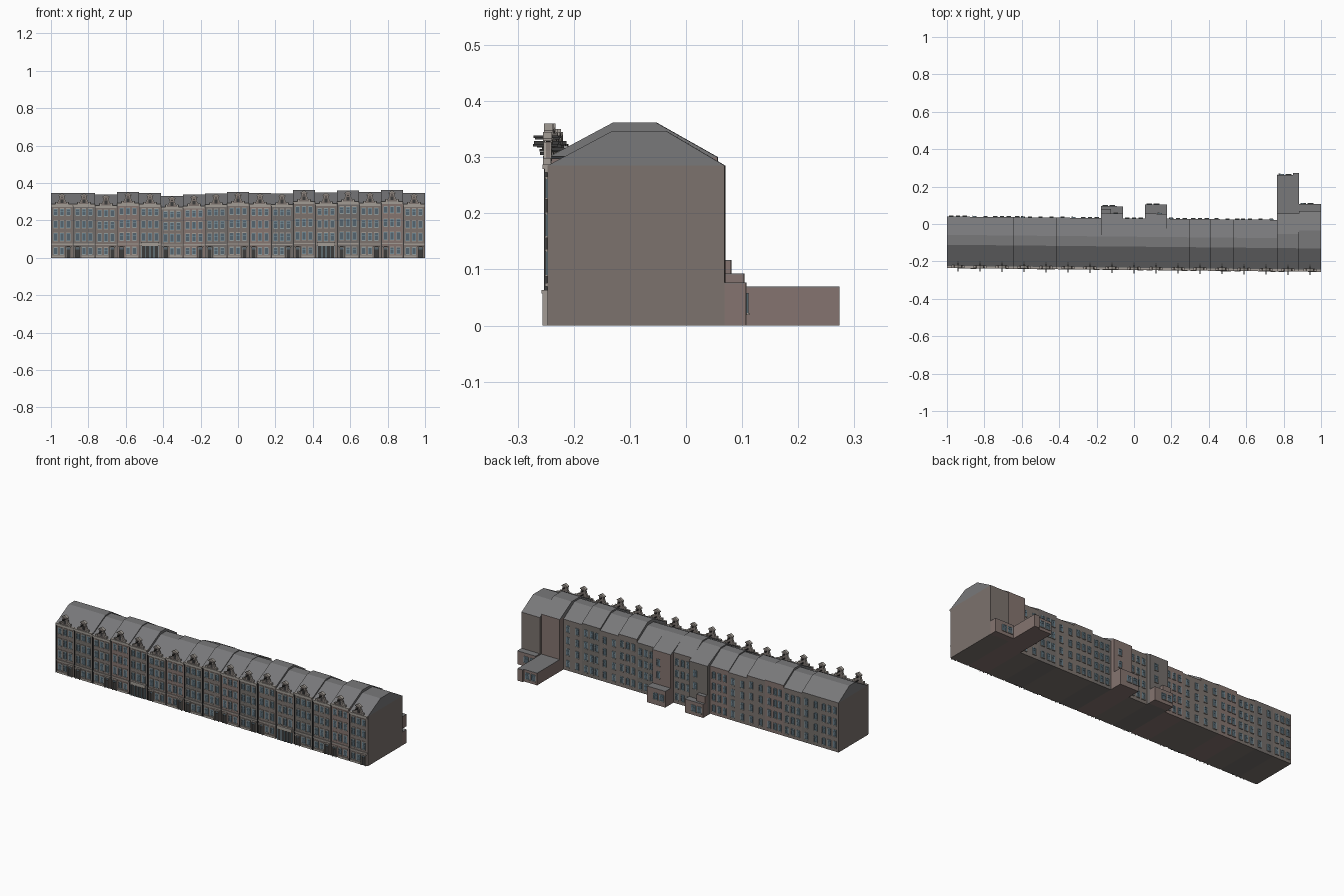
import bpy, bmesh, random

if "Cube" in bpy.data.objects:
    bpy.data.objects.remove(bpy.data.objects["Cube"])

random.seed(4)
N = 17
W = 2.0 / N
YF = -0.237                      # front wall line before the slight skew
parts = {}


def mat(name, r, g, b):
    m = bpy.data.materials.new(name)
    m.diffuse_color = (r, g, b, 1)
    m.use_nodes = True
    m.node_tree.nodes["Principled BSDF"].inputs["Base Color"].default_value = m.diffuse_color
    return m


BRICK = [mat("brick_red", .235, .175, .16), mat("brick_brown", .2, .17, .155),
         mat("brick_grey", .17, .155, .145)]
ROOF = mat("slate", .19, .19, .195)
STONE = mat("stone", .36, .33, .3)
FRAME = mat("window_frame", .22, .33, .38)
GLASS = mat("glass", .09, .13, .16)
DARK = mat("dark_wood", .045, .045, .045)


def part(name, material):
    if name not in parts:
        parts[name] = (bmesh.new(), material)
    return parts[name][0]


def prism(bm, pts, lo, hi, axis):
    """Extrude a closed outline along x (pts = y,z) or y (pts = x,z)."""
    def vert(p, d):
        x, y = (d, p[0]) if axis == 'x' else (p[0], d)
        return bm.verts.new((x, y - .01 * x, p[1]))
    a = [vert(p, lo) for p in pts]
    b = [vert(p, hi) for p in pts]
    bm.faces.new(a)
    bm.faces.new(b[::-1])
    for i in range(len(a)):
        j = (i + 1) % len(a)
        bm.faces.new((a[i], b[i], b[j], a[j]))


def box(name, material, x0, x1, y0, y1, z0, z1):
    prism(part(name, material), [(y0, z0), (y1, z0), (y1, z1), (y0, z1)], x0, x1, 'x')


def window(side, x, y, z, w, h, d):
    """Glazed window with frame and crossbar; d = -1 faces front, 1 faces back."""
    def b(name, m, xa, xb, depth, za, zb):
        ya, yb = sorted((y - d * .001, y + d * depth))
        box(side + name, m, x + xa, x + xb, ya, yb, z + za, z + zb)
    t = .0022
    b("_glass", GLASS, -w / 2, w / 2, .001, -h / 2, h / 2)
    for s in (-1, 1):
        b("_window_frames", FRAME, s * w / 2 - t / 2, s * w / 2 + t / 2, .003, -h / 2, h / 2)
        b("_window_frames", FRAME, -w / 2, w / 2, .003, s * h / 2 - t / 2, s * h / 2 + t / 2)
    b("_window_frames", FRAME, -w / 2, w / 2, .0025, h * .12, h * .12 + t * .7)
    b("_sills", STONE, -w / 2 - .002, w / 2 + .002, .0055, -h / 2 - .004, -h / 2 - .001)
    if d < 0:
        b("_lintels", STONE, -w / 2 - .002, w / 2 + .002, .004, h / 2 + .001, h / 2 + .005)


def gable(c, e):
    """Narrow-necked gable with a hoist beam and a brace to the roof."""
    half = [(.031, -.004), (.031, .008), (.022, .014), (.016, .027), (.013, .042),
            (.017, .044), (.017, .048)]
    pts = [(c + x, e + z) for x, z in half] + [(c, e + .058)]
    pts += [(c - x, e + z) for x, z in half[::-1]]
    prism(part("gables", BRICK[1]), pts, YF - .003, YF + .005, 'y')
    for s in (-1, 1):
        # scroll edging and foot blocks
        edge = [(c + s * x, e + z) for x, z in half[1:5]]
        edge += [(c + s * (x - .005), e + z) for x, z in half[4:0:-1]]
        prism(part("gable_scrolls", STONE), edge, YF - .007, YF + .007, 'y')
        box("gable_feet", STONE, c + s * .031 - .004, c + s * .031 + .004,
            YF - .008, YF + .006, e, e + .014)
        cap = [(c, e + .052), (c, e + .06), (c + s * .019, e + .048), (c + s * .019, e + .044)]
        prism(part("gable_caps", STONE), cap, YF - .008, YF + .008, 'y')
    box("gable_hatches", DARK, c - .007, c + .007, YF - .005, YF, e + .008, e + .028)
    box("hoist_beams", DARK, c - .0025, c + .0025, YF - .0265, YF + .018, e + .034, e + .039)
    box("gable_braces", DARK, c - .002, c + .002, YF + .004, YF + .03, e + .012, e + .017)


tops = [.347, .347, .34, .352, .347, .332, .338, .345, .352, .347, .345,
        .362, .35, .36, .352, .362, .347]
backs = {7: .056, 9: .056, 15: .065, 16: .079}
flats = {15: -.045, 16: -.026}
floors = [(.037, .034), (.112, .04), (.18, .037), (.246, .032)]

for k, top in enumerate(tops):
    x0, x1 = -1 + k * W, -1 + (k + 1) * W
    c, e, yb = (x0 + x1) / 2, top - .062, backs.get(k, .03)
    s = e / .287
    brick = k * 2 % 3 if k % 4 else 1
    # house body and mansard-like roof with a flat top
    box("house_walls_%d" % brick, BRICK[brick], x0, x1, YF, yb, 0, e)
    prism(part("roofs", ROOF), [(YF, e), (yb, e), (flats.get(k, -.068), top), (-.121, top)],
          x0, x1, 'x')
    # cornice, string course, plinth
    box("cornices", STONE, x0 + .001, x1 - .001, YF - .009, YF + .003, e - .006, e + .002)
    box("cornices", STONE, x0 + .002, x1 - .002, YF - .005, YF, e - .012, e - .006)
    box("string_courses", STONE, x0 + .002, x1 - .002, YF - .004, YF, .07 * s, .076 * s)
    box("drainpipes", DARK, x0 + .001, x0 + .004, YF - .007, YF, .002, e - .006)
    gable(c, e)
    # front windows and ground floor doors
    wide = k in (4, 12)
    door = -1 if k % 2 else 1
    for f, (z, h) in enumerate(floors):
        for i in (-1, 0, 1):
            if f == 0 and (wide or i == door):
                continue
            window("front", c + i * .034, YF, z * s, .019, h, -1)
    if wide:
        box("shopfronts", DARK, c - .045, c + .045, YF - .005, YF, 0, .064)
        box("shopfront_canopies", STONE, c - .049, c + .049, YF - .011, YF, .064, .084)
        for i in range(5):
            px = c - .044 + i * .022
            box("shopfront_posts", FRAME, px - .002, px + .002, YF - .008, YF, 0, .064)
    else:
        d = c + door * .034
        box("doors", DARK, d - .01, d + .01, YF - .003, YF, 0, .044)
        box("door_lights", GLASS, d - .01, d + .01, YF - .003, YF, .045, .056)
        for q in (-1, 1):
            box("door_surrounds", STONE, d + q * .012 - .002, d + q * .012 + .002,
                YF - .009, YF, 0, .057)
        box("door_surrounds", STONE, d - .016, d + .016, YF - .011, YF, .057, .063)
        box("plinths", STONE, c - door * .02 - .033, c - door * .02 + .033, YF - .004, YF, 0, .012)
    # rear windows
    if k not in (7, 9, 15, 16):
        cols = random.choice([(-.036, 0, .036), (-.03, .03), (-.036, -.006, .032)])
        for z in (.04, .107, .172, .238):
            for o in cols:
                window("rear", c + o, yb, z * s, .018, .036, 1)
    elif k in (7, 9):
        for z in (.15, .22):
            window("rear", c + .02, yb, z, .02, .036, 1)


# rear extensions
def extension(k, y1, h, a=0.0, b=1.0, z0=0):
    x0 = -1 + k * W
    xa, xb = x0 + a * W, x0 + b * W
    box("rear_extensions", BRICK[0], xa, xb, backs[k] - .01, y1, z0, h - .002)
    box("extension_roofs", ROOF, xa, xb, backs[k], y1, h - .002, h)


extension(7, .094, .078)
extension(7, .079, .117, .0, .45)
extension(9, .105, .093)
extension(15, .271, .07)
extension(15, .282, .07, .72, 1.0)
extension(16, .117, .077)
for k, y, z in ((7, .094, .04), (9, .105, .05), (15, .271, .037), (16, .117, .04)):
    for o in (.2, .52):
        window("rear", -1 + (k + o) * W, y, z, .026, .034, 1)

# write the collected parts out as objects
for name, (bm, m) in parts.items():
    bmesh.ops.recalc_face_normals(bm, faces=bm.faces)
    me = bpy.data.meshes.new(name)
    bm.to_mesh(me)
    bm.free()
    me.materials.append(m)
    bpy.context.collection.objects.link(bpy.data.objects.new(name, me))
